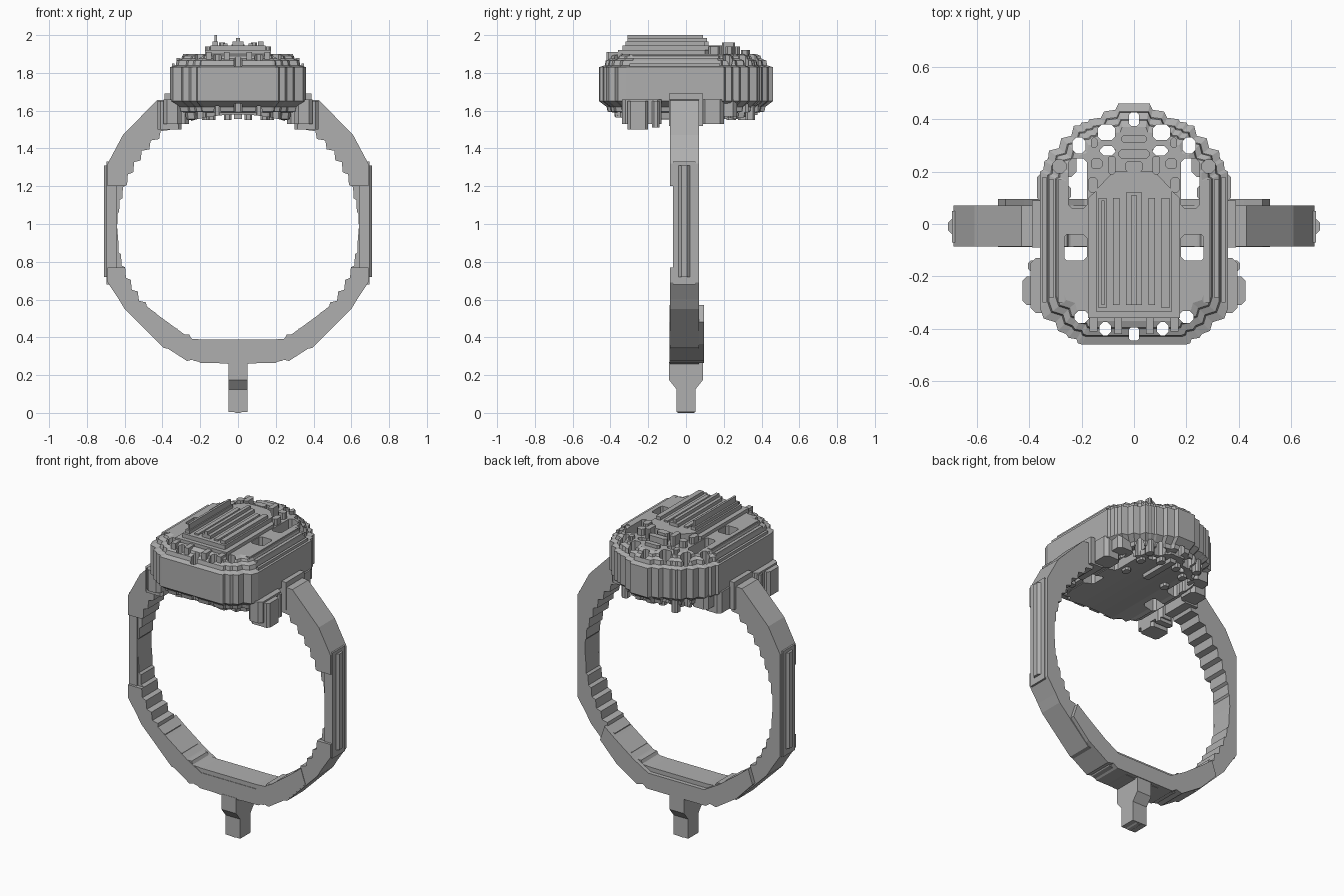
import bpy, bmesh, math

if "Cube" in bpy.data.objects:
    bpy.data.objects.remove(bpy.data.objects["Cube"])

metal = bpy.data.materials.new("grey_metal")
metal.use_nodes = True
GREY = (0.43, 0.43, 0.43, 1)
metal.diffuse_color = GREY
metal.node_tree.nodes["Principled BSDF"].inputs["Base Color"].default_value = GREY


def finish(name, bm):
    bmesh.ops.recalc_face_normals(bm, faces=bm.faces[:])
    mesh = bpy.data.meshes.new(name)
    bm.to_mesh(mesh)
    bm.free()
    mesh.materials.append(metal)
    obj = bpy.data.objects.new(name, mesh)
    bpy.context.collection.objects.link(obj)
    return obj


def loft(bm, rings):
    """Skin a stack of matching closed rings and cap both ends."""
    rows = [[bm.verts.new(p) for p in ring] for ring in rings]
    for a, b in zip(rows, rows[1:]):
        for i in range(len(a)):
            j = (i + 1) % len(a)
            bm.faces.new((a[i], a[j], b[j], b[i]))
    bm.faces.new(rows[0])
    bm.faces.new(rows[-1])


def prism_xz(bm, pts, y0, y1):
    loft(bm, [[(x, y, z) for x, z in pts] for y in (y0, y1)])


def prism_xy(bm, pts, z0, z1):
    loft(bm, [[(x, y, z) for x, y in pts] for z in (z0, z1)])


def box(bm, x, y, z, c=0.0):
    """Block from ranges, with corners chamfered in plan by c."""
    (a, b), (d, e) = x, y
    if c:
        pts = [(a + c, d), (b - c, d), (b, d + c), (b, e - c),
               (b - c, e), (a + c, e), (a, e - c), (a, d + c)]
    else:
        pts = [(a, d), (b, d), (b, e), (a, e)]
    prism_xy(bm, pts, *z)


def both(bm, x, y, z, c=0.0):
    box(bm, x, y, z, c)
    box(bm, (-x[1], -x[0]), y, z, c)


def stair(pts, n, k=0.7):
    """Turn each slanted segment into n chamfered steps."""
    out = [pts[0]]
    for (x0, y0), (x1, y1) in zip(pts, pts[1:]):
        flat = abs(x1 - x0) < 0.01 or abs(y1 - y0) < 0.01
        px, py = x0, y0
        for i in range(1, (1 if flat else n) + 1):
            t = i / (1 if flat else n)
            qx, qy = x0 + (x1 - x0) * t, y0 + (y1 - y0) * t
            if not flat:
                out.append((px + (qx - px) * k, py + (qy - py) * (1 - k)))
            out.append((qx, qy))
            px, py = qx, qy
    return out


def mirror(half):
    """Half path starting at the centre line, extended to both sides."""
    return [(-x, y) for x, y in reversed(half)] + half


def cut(obj, cutter):
    cutter.hide_render = True
    mod = obj.modifiers.new("cut", "BOOLEAN")
    mod.operation, mod.solver, mod.object = "DIFFERENCE", "EXACT", cutter
    graph = bpy.context.evaluated_depsgraph_get()
    baked = bpy.data.meshes.new_from_object(obj.evaluated_get(graph))
    obj.modifiers.clear()
    obj.data = baked
    bpy.data.objects.remove(cutter)


# Finger band: faceted outside, stepped inside
outer = mirror(stair([(0.05, 0.26), (0.2, 0.27), (0.41, 0.36)], 4)
               + [(0.60, 0.55), (0.63, 0.60), (0.69, 0.69), (0.69, 1.32),
                  (0.61, 1.47), (0.43, 1.655), (0.36, 1.66)])
arc = [(0.64 * math.sin(a), 1 - 0.64 * math.cos(a))
       for a in [0.3 + i * 0.113 for i in range(21)]]
inner = mirror(stair(arc, 1, 0.85))
bm = bmesh.new()
prism_xz(bm, outer + inner[::-1], -0.085, 0.07)
band = finish("band", bm)
bm = bmesh.new()
both(bm, (0.5, 0.8), (-0.2, -0.062), (0.77, 1.2))
cut(band, finish("band_cutter", bm))

# Raised strips on the band sides
bm = bmesh.new()
both(bm, (0.66, 0.71), (-0.045, 0.025), (0.72, 1.31), 0.02)
both(bm, (0.64, 0.695), (-0.07, 0.05), (0.68, 1.33))
finish("side_strips", bm)

# Wider saddle along the bottom of the band
bm = bmesh.new()
low = mirror([(0.2, 0.265), (0.23, 0.285), (0.27, 0.275), (0.41, 0.365), (0.52, 0.48)])
high = mirror([(0.19, 0.362), (0.29, 0.42), (0.42, 0.515), (0.49, 0.57)])
prism_xz(bm, low + high[::-1], -0.088, 0.095)
finish("band_saddle", bm)

# Stem and foot beneath the band
bm = bmesh.new()
side = [(0, 0.005), (0.05, 0.005), (0.05, 0.125), (0.09, 0.175), (0.09, 0.27)]
loft(bm, [[(x, y, z) for y, z in mirror(side[1:])] for x in (-0.05, 0.05)])
loft(bm, [[(sx * w, sy * 0.045, z) for sx, sy in ((-1, -1), (1, -1), (1, 1), (-1, 1))]
          for z, w in ((0.0, 0.012), (0.02, 0.045))])
finish("stem", bm)

# Head: stepped plan outline lofted through terraces
front = [(0.2, -0.46), (0.22, -0.44), (0.26, -0.42), (0.3, -0.375), (0.36, -0.32)]
rear = [(0.36, 0.2), (0.325, 0.28), (0.23, 0.375), (0.17, 0.4), (0.06, 0.46)]
half = stair(front, 1, 0.75) + stair(rear, 2, 0.8)
plan = half + [(-x, y) for x, y in reversed(half)]
levels = [(1.5, 0.13), (1.55, 0.11), (1.555, 0.085), (1.59, 0.08), (1.595, 0.045),
          (1.62, 0.04), (1.65, 0.0), (1.83, 0.0), (1.84, 0.03), (1.865, 0.035),
          (1.875, 0.06), (1.89, 0.065), (1.9, 0.09)]
bm = bmesh.new()
loft(bm, [[(x * (1 - i / 0.36), y * (1 - i / 0.46), z) for x, y in plan]
          for z, i in levels])
head = finish("head", bm)

# Openings through the head
bm = bmesh.new()
through = (1.3, 2.2)
for x, y, w, d in ((0.105, 0.35, 0.065, 0.06), (0.21, 0.3, 0.05, 0.06),
                   (0.285, 0.22, 0.05, 0.05), (0.215, 0.155, 0.07, 0.19),
                   (0.225, -0.09, 0.09, 0.1), (0.2, -0.355, 0.055, 0.045),
                   (0.11, -0.4, 0.045, 0.05), (0.1, 0.28, 0.06, 0.035)):
    both(bm, (x - w / 2, x + w / 2), (y - d / 2, y + d / 2), through, 0.014)
for y in (-0.42, 0.4):
    box(bm, (-0.02, 0.02), (y - 0.025, y + 0.025), through, 0.008)
cut(head, finish("hole_cutter", bm))

# Arched underside
bm = bmesh.new()
R = 0.94
bow = [(R * math.sin(i * 0.08), 0.64 + R * math.cos(i * 0.08)) for i in range(-8, 9)]
prism_xz(bm, bow + [(0.6, 1.2), (-0.6, 1.2)], -0.7, 0.7)
cut(head, finish("arch_cutter", bm))

# Shoulders joining head and band, with stepped tabs
bm = bmesh.new()
both(bm, (0.3, 0.425), (-0.31, -0.2), (1.5, 1.65), 0.015)
both(bm, (0.3, 0.395), (-0.34, -0.13), (1.53, 1.66), 0.02)
both(bm, (0.3, 0.405), (-0.18, -0.14), (1.51, 1.65), 0.01)
both(bm, (0.3, 0.39), (-0.09, 0.09), (1.52, 1.69))
both(bm, (0.26, 0.37), (0.08, 0.2), (1.53, 1.66), 0.02)
both(bm, (0.22, 0.33), (0.18, 0.27), (1.57, 1.66), 0.02)
finish("shoulders", bm)

# Long ridges along the roof of the head
bm = bmesh.new()
both(bm, (0.265, 0.29), (-0.3, 0.17), (1.85, 1.9))
both(bm, (0.305, 0.325), (-0.28, 0.17), (1.82, 1.88))
both(bm, (0.335, 0.35), (-0.3, 0.18), (1.8, 1.85))
finish("roof_ridges", bm)

# Central table with a tapered rear and raised bars
bm = bmesh.new()
for w, y0, y1, z1 in ((0.175, -0.36, 0.1, 1.92), (0.145, -0.335, 0.13, 1.945)):
    tip = [(w, y0), (w, y1), (w * 0.55, y1 + 0.07)]
    prism_xy(bm, tip + [(-x, y) for x, y in reversed(tip)], 1.86, z1)
both(bm, (0.105, 0.135), (-0.32, 0.1), (1.93, 1.965))
box(bm, (-0.03, 0.03), (-0.31, 0.12), (1.93, 1.965))
both(bm, (0.055, 0.08), (-0.31, 0.1), (1.93, 1.955))
box(bm, (-0.125, -0.112), (-0.31, 0.09), (1.95, 2.0))
box(bm, (-0.01, 0.01), (-0.31, 0.11), (1.95, 1.985))
finish("table", bm)

# Prongs around the front edge and ornaments behind the table
bm = bmesh.new()
both(bm, (0.045, 0.075), (-0.42, -0.35), (1.85, 1.91))
both(bm, (0.14, 0.17), (-0.41, -0.34), (1.85, 1.91))
box(bm, (-0.06, 0.06), (0.25, 0.285), (1.88, 1.94), 0.012)
box(bm, (-0.035, 0.035), (0.2, 0.24), (1.88, 1.95), 0.01)
box(bm, (-0.05, 0.05), (0.31, 0.34), (1.87, 1.92), 0.01)
both(bm, (0.07, 0.1), (0.19, 0.26), (1.88, 1.96), 0.008)
both(bm, (0.12, 0.165), (0.21, 0.25), (1.87, 1.94), 0.01)
both(bm, (0.14, 0.175), (0.12, 0.18), (1.87, 1.94), 0.01)
both(bm, (0.14, 0.165), (0.29, 0.33), (1.87, 1.92), 0.008)
finish("ornaments", bm)

# Small struts hanging under the rear half
bm = bmesh.new()
for x, y in ((0.055, 0.3), (0.15, 0.24), (0.14, 0.1), (0.26, 0.12), (0.17, 0.34)):
    both(bm, (x - 0.02, x + 0.02), (y - 0.025, y + 0.025), (1.55, 1.64), 0.01)
box(bm, (-0.02, 0.02), (0.1, 0.34), (1.555, 1.62))
finish("under_struts", bm)
